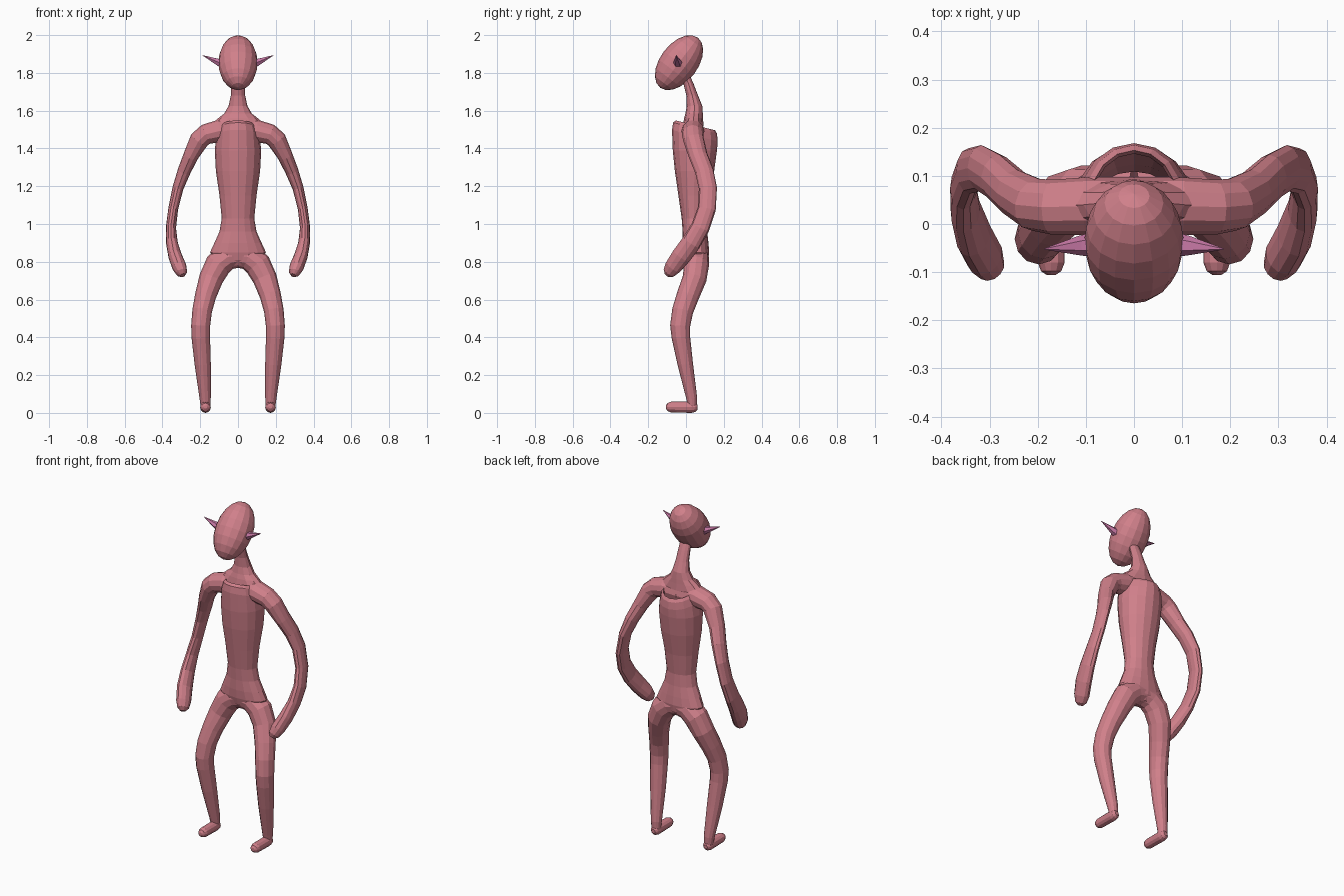
import bpy, bmesh, math
from mathutils import Vector, Matrix


def material(name, rgb):
    m = bpy.data.materials.new(name)
    m.diffuse_color = (*rgb, 1)
    return m


SKIN = material("rose skin", (0.63, 0.215, 0.255))
EAR = material("mauve ear", (0.58, 0.19, 0.38))


def finish(bm, name, mat, mirror=False):
    bmesh.ops.recalc_face_normals(bm, faces=bm.faces)
    me = bpy.data.meshes.new(name)
    bm.to_mesh(me)
    bm.free()
    me.materials.append(mat)
    ob = bpy.data.objects.new(name, me)
    bpy.context.collection.objects.link(ob)
    if mirror:
        ob.modifiers.new("mirror", 'MIRROR').use_clip = True
    return ob


def loft(name, rows, ref, sides=12, caps=(True, True), mat=SKIN,
         mirror=False, axis=None):
    """Skin rows of (x, y, z, radius along ref, radius across)."""
    bm = bmesh.new()
    pts = [Vector(r[:3]) for r in rows]
    rings = []
    for i, r in enumerate(rows):
        t = Vector(axis) if axis else pts[min(i + 1, len(pts) - 1)] - pts[max(i - 1, 0)]
        t.normalize()
        u = Vector(ref)
        u = (u - t * u.dot(t)).normalized()
        v = t.cross(u)
        ring = []
        for k in range(sides):
            a = 2 * math.pi * k / sides
            ring.append(bm.verts.new(pts[i] + u * r[3] * math.cos(a) + v * r[4] * math.sin(a)))
        rings.append(ring)
    for p, q in zip(rings, rings[1:]):
        for k in range(sides):
            j = (k + 1) % sides
            bm.faces.new((p[k], p[j], q[j], q[k]))
    if caps[0]:
        bm.faces.new(rings[0])
    if caps[1]:
        bm.faces.new(rings[-1])
    return finish(bm, name, mat, mirror)


Y, Z = (0, 1, 0), (0, 0, 1)

# Head: egg tilted forward
bm = bmesh.new()
bmesh.ops.create_uvsphere(bm, u_segments=16, v_segments=10, radius=1)
bm.transform(Matrix.Translation((0, -0.037, 1.854))
             @ Matrix.Rotation(math.radians(-37), 4, 'X')
             @ Matrix.Diagonal((0.104, 0.1, 0.166, 1)))
finish(bm, "head", SKIN)

# Pointed ears
loft("ears", [(0.085, -0.043, 1.85, 0.026, 0.026),
              (0.115, -0.045, 1.861, 0.02, 0.018),
              (0.187, -0.052, 1.893, 0.001, 0.001)], Y, 6, mat=EAR, mirror=True)

# Neck flaring into the shoulders
loft("neck", [(0, 0.038, 1.52, 0.055, 0.15),
              (0, 0.04, 1.56, 0.05, 0.105),
              (0, 0.043, 1.585, 0.046, 0.073),
              (0, 0.045, 1.625, 0.041, 0.05),
              (0, 0.033, 1.68, 0.031, 0.038),
              (0, 0.014, 1.74, 0.027, 0.035),
              (0, -0.01, 1.80, 0.025, 0.033)], Y, axis=Z)

# Torso: tube with an open, inward-turned collar
torso = loft("torso", [(0, 0.055, 0.78, 0.04, 0.05),
                       (0, 0.057, 0.81, 0.06, 0.125),
                       (0, 0.055, 0.85, 0.068, 0.148),
                       (0, 0.051, 0.90, 0.068, 0.125),
                       (0, 0.047, 0.96, 0.065, 0.098),
                       (0, 0.043, 1.03, 0.066, 0.086),
                       (0, 0.042, 1.15, 0.082, 0.098),
                       (0, 0.045, 1.28, 0.104, 0.117),
                       (0, 0.047, 1.39, 0.117, 0.123),
                       (0, 0.047, 1.47, 0.121, 0.114),
                       (0, 0.048, 1.51, 0.116, 0.102),
                       (0, 0.05, 1.525, 0.103, 0.09),
                       (0, 0.05, 1.50, 0.096, 0.085)], Y, 16, caps=(True, False), axis=Z)
# Slope the collar down toward the back
for v in torso.data.vertices:
    if v.co.z > 1.45:
        v.co.z -= 0.25 * (v.co.y - 0.04)

# Shoulders and arms as one sweep from the centre
loft("arms", [(0, 0.038, 1.49, 0.06, 0.06),
              (0.1, 0.037, 1.492, 0.06, 0.06),
              (0.17, 0.035, 1.475, 0.057, 0.054),
              (0.205, 0.04, 1.445, 0.055, 0.052),
              (0.25, 0.065, 1.36, 0.05, 0.04),
              (0.285, 0.097, 1.28, 0.049, 0.035),
              (0.318, 0.116, 1.19, 0.048, 0.029),
              (0.343, 0.11, 1.08, 0.048, 0.026),
              (0.355, 0.075, 0.98, 0.05, 0.027),
              (0.35, 0.027, 0.90, 0.052, 0.031),
              (0.333, -0.025, 0.83, 0.052, 0.036),
              (0.31, -0.068, 0.772, 0.046, 0.038),
              (0.298, -0.09, 0.742, 0.034, 0.03),
              (0.293, -0.1, 0.728, 0.015, 0.014)], Y,
     caps=(False, True), mirror=True)

# Legs arching out from the crotch
loft("legs", [(0, 0.057, 0.835, 0.062, 0.065),
              (0.055, 0.057, 0.825, 0.064, 0.069),
              (0.105, 0.056, 0.785, 0.066, 0.071),
              (0.143, 0.045, 0.71, 0.064, 0.064),
              (0.172, 0.01, 0.62, 0.06, 0.056),
              (0.19, -0.018, 0.54, 0.056, 0.052),
              (0.198, -0.031, 0.46, 0.053, 0.05),
              (0.197, -0.027, 0.40, 0.049, 0.049),
              (0.187, -0.004, 0.26, 0.041, 0.043),
              (0.174, 0.03, 0.08, 0.029, 0.03),
              (0.172, 0.035, 0.03, 0.022, 0.025)], Y,
     caps=(False, True), mirror=True)

# Stubby feet
loft("feet", [(0.172, 0.062, 0.03, 0.012, 0.012),
              (0.172, 0.05, 0.03, 0.025, 0.024),
              (0.172, 0.03, 0.03, 0.03, 0.028),
              (0.172, -0.08, 0.031, 0.028, 0.028),
              (0.172, -0.098, 0.031, 0.021, 0.021),
              (0.172, -0.106, 0.031, 0.009, 0.009)], Z, mirror=True)
